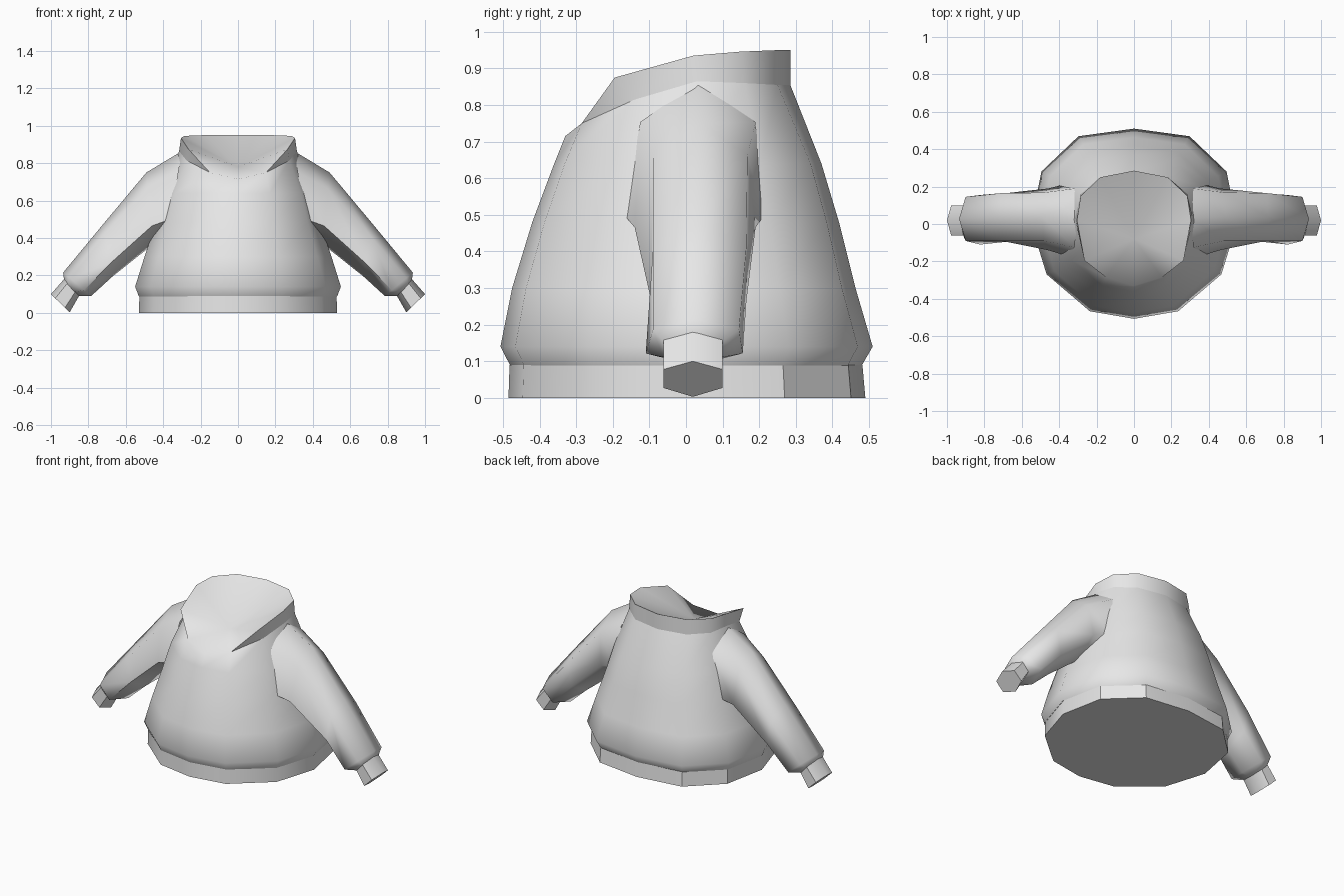
import bpy
import math
from mathutils import Vector

if "Cube" in bpy.data.objects:
    bpy.data.objects.remove(bpy.data.objects["Cube"])

fabric = bpy.data.materials.new("grey_fabric")
fabric.diffuse_color = (0.8, 0.8, 0.8, 1)
fabric.use_nodes = True
fabric.node_tree.nodes["Principled BSDF"].inputs["Base Color"].default_value = fabric.diffuse_color


def make(name, verts, faces, angle):
    mesh = bpy.data.meshes.new(name)
    mesh.from_pydata([tuple(v) for v in verts], [], faces)
    mesh.update()
    mesh.materials.append(fabric)
    ob = bpy.data.objects.new(name, mesh)
    bpy.context.collection.objects.link(ob)
    bpy.ops.object.select_all(action='DESELECT')
    ob.select_set(True)
    bpy.context.view_layer.objects.active = ob
    bpy.ops.object.shade_smooth_by_angle(angle=math.radians(angle))
    return ob


def bridge(rings, n):
    # quads between stacked rings of n points
    return [(r * n + i, r * n + (i + 1) % n, (r + 1) * n + (i + 1) % n, (r + 1) * n + i)
            for r in range(rings - 1) for i in range(n)]


def full(half):
    # half outline, front to back on +x, completed by mirroring
    return half + [(-x, y, z) for x, y, z in half[-2:0:-1]]


OUTLINE = [(0, -1), (.43, -.92), (.85, -.53), (1, 0), (.9, .55), (.54, .92), (0, 1)]


def torso_ring(z, rx, front, back):
    return full([(x * rx, y * (front if y < 0 else back), z) for x, y in OUTLINE])


N = 12
# neck seam and collar rim, front to back
seam = full([(0, -.33, .715), (.15, -.285, .75), (.275, -.14, .815), (.315, .03, .865),
             (.285, .16, .86), (.18, .25, .855), (0, .285, .855)])
rim = full([(0, -.33, .715), (.15, -.285, .75), (.265, -.195, .875), (.305, .02, .935),
            (.285, .15, .946), (.18, .25, .95), (0, .285, .95)])

# torso with the neck opening closed by a shallow hollow
rings = [torso_ring(.088, .53, .48, .48), torso_ring(.14, .55, .507, .51),
         torso_ring(.30, .50, .475, .463), torso_ring(.48, .44, .42, .418),
         torso_ring(.64, .395, .36, .37), seam]
verts = [v for r in rings for v in r]
faces = bridge(len(rings), N)
top = (len(rings) - 1) * N
inner = {}
for i in range(N):
    if i in (0, 1, N - 1):
        inner[i] = top + i
    else:
        inner[i] = len(verts)
        verts.append(rim[i])
centre = len(verts)
verts.append((0, -.08, .78))
faces += [(inner[i], inner[(i + 1) % N], centre) for i in range(N)]
make("torso", verts, faces, 75)

# hem band with closed bottom
hem = [torso_ring(0, .53, .485, .49), torso_ring(.09, .527, .482, .482)]
make("hem_band", hem[0] + hem[1], bridge(2, N) + [tuple(range(N - 1, -1, -1))], 35)

# collar strip, open at the front and tapering to two points
order = range(1, N)
verts = [seam[i] for i in order] + [rim[i] for i in order]
m = N - 1
faces = [(0, 1, m + 1)]
faces += [(i, i + 1, m + i + 1, m + i) for i in range(1, m - 2)]
faces += [(m - 2, m - 1, 2 * m - 2)]
make("collar", verts, faces, 40)


def sleeve_ring(t, b, up, low):
    # six-sided section from top and bottom (x, z) and front/back depths
    t, b = Vector((t[0], 0, t[1])), Vector((b[0], 0, b[1]))
    mid = Vector((0, sum(up) / 2, 0))
    hi, lo = t.lerp(b, .23), t.lerp(b, .75)
    return [t + mid, hi + Vector((0, up[0], 0)), lo + Vector((0, low[0], 0)),
            b + mid, lo + Vector((0, low[1], 0)), hi + Vector((0, up[1], 0))]


sleeve = [sleeve_ring((.30, .865), (.38, .38), (-.125, .19), (-.17, .215)),
          sleeve_ring((.49, .75), (.45, .37), (-.09, .168), (-.14, .19)),
          sleeve_ring((.72, .475), (.67, .195), (-.09, .165), (-.095, .165)),
          sleeve_ring((.935, .215), (.785, .09), (-.09, .145), (-.11, .155)),
          sleeve_ring((.93, .175), (.855, .09), (-.062, .1), (-.062, .1))]
cuff = [sleeve_ring((.93, .18), (.85, .09), (-.062, .1), (-.062, .1)),
        sleeve_ring((1, .1), (.9, .003), (-.062, .1), (-.062, .1))]

# sleeves and cuffs on both sides
for side, s in (("left", 1), ("right", -1)):
    for part, rs, angle in (("sleeve", sleeve, 70), ("cuff", cuff, 62)):
        verts = [(v.x * s, v.y, v.z) for r in rs for v in r]
        faces = bridge(len(rs), 6)
        if part == "cuff":
            faces.append(tuple(range(6, 12)))
        if s < 0:
            faces = [f[::-1] for f in faces]
        make(f"{side}_{part}", verts, faces, angle)
